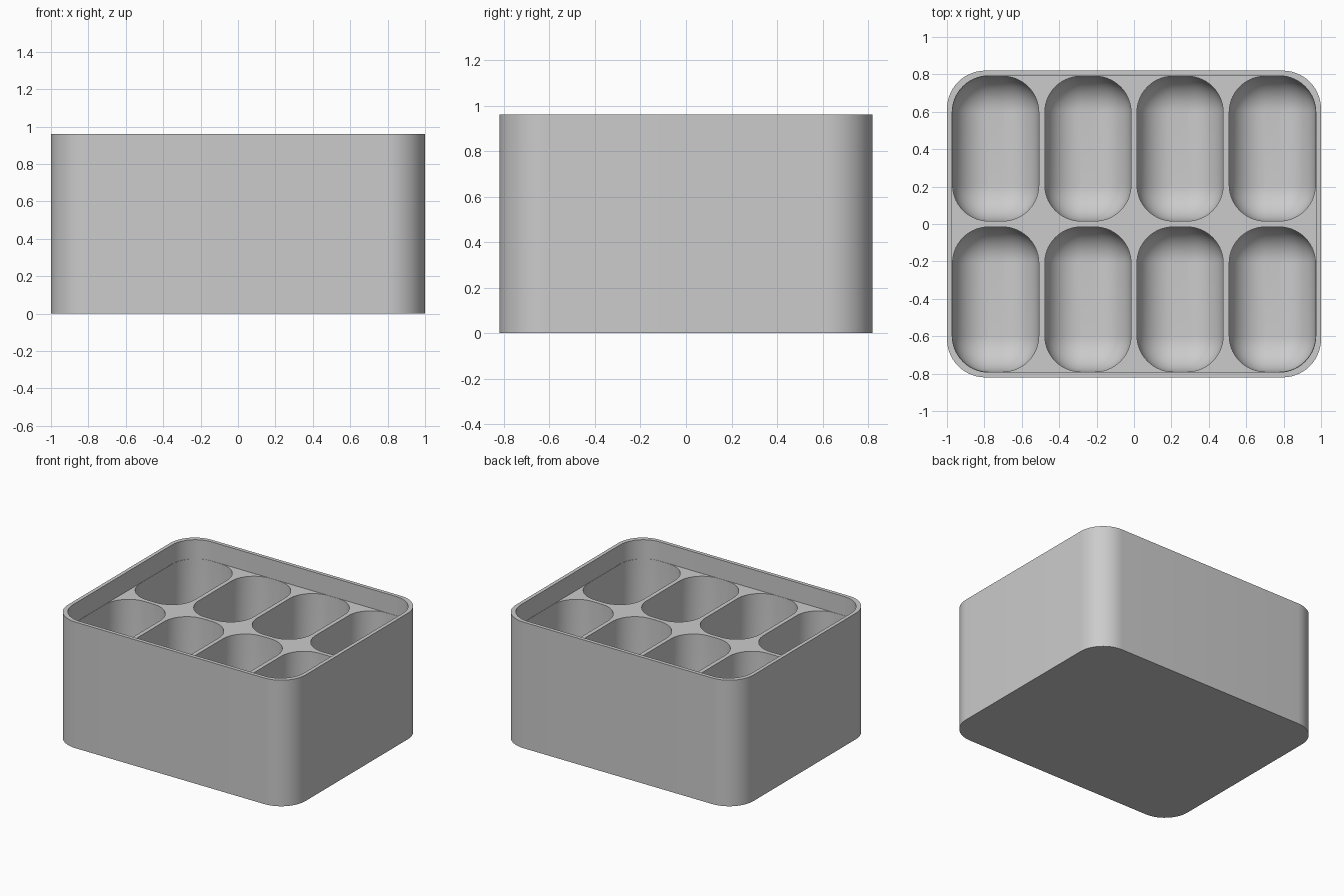
import bpy, bmesh, math
from mathutils import Vector
from mathutils.geometry import delaunay_2d_cdt

if "Cube" in bpy.data.objects:
    bpy.data.objects.remove(bpy.data.objects["Cube"])

HX, HY, H = 1.0, 0.82, 0.96      # half width, half depth, height
WALL, GAP = 0.028, 0.028         # outer wall and divider thickness
DIVIDER_Z, FLOOR_Z = 0.815, 0.03 # divider top and pocket floor
R_OUT, R_IN = 0.205, 0.195       # corner radii
SEG = 14                         # segments per corner


def rounded_rect(cx, cy, hx, hy, r):
    """Counter-clockwise outline of a rounded rectangle."""
    pts = []
    for i, (sx, sy) in enumerate(((1, 1), (-1, 1), (-1, -1), (1, -1))):
        for k in range(SEG + 1):
            a = math.pi / 2 * (i + k / SEG)
            pts.append(Vector((cx + sx * (hx - r) + r * math.cos(a),
                               cy + sy * (hy - r) + r * math.sin(a))))
    return pts


def add_ring(bm, outline, z):
    return [bm.verts.new((p.x, p.y, z)) for p in outline]


def bridge(bm, a, b):
    n = len(a)
    for i in range(n):
        j = (i + 1) % n
        bm.faces.new((a[i], a[j], b[j], b[i]))


bm = bmesh.new()

# outer shell, rim and recess wall
outer = rounded_rect(0, 0, HX, HY, R_OUT)
recess = rounded_rect(0, 0, HX - WALL, HY - WALL, R_IN)
base, top = add_ring(bm, outer, 0), add_ring(bm, outer, H)
rim, ledge = add_ring(bm, recess, H), add_ring(bm, recess, DIVIDER_Z)
bm.faces.new(base[::-1])
bridge(bm, base, top)
bridge(bm, top, rim)
bridge(bm, rim, ledge)

# eight pockets with rounded bottoms
pw = (2 * (HX - WALL) - 3 * GAP) / 4
pd = (2 * (HY - WALL) - GAP) / 2
outlines, plate_verts = [recess], list(ledge)
FILLET = R_IN - 0.006
for row in (-1, 1):
    for col in range(4):
        cx = (col - 1.5) * (pw + GAP)
        cy = row * (pd + GAP) / 2
        hx, hy, r = pw / 2 - 0.002, pd / 2 - 0.002, R_IN - 0.002
        outline = rounded_rect(cx, cy, hx, hy, r)
        outlines.append(outline)
        ring = add_ring(bm, outline, DIVIDER_Z)
        plate_verts += ring
        for k in range(11):
            a = math.pi / 2 * k / 10
            d = FILLET * (1 - math.cos(a))
            z = FLOOR_Z + FILLET * (1 - math.sin(a))
            nxt = add_ring(bm, rounded_rect(cx, cy, hx - d, hy - d, r - d), z)
            bridge(bm, ring, nxt)
            ring = nxt
        bm.faces.new(ring)

# divider plate: triangulate between the recess outline and the pocket openings
n = len(recess)
coords = [p for o in outlines for p in o]
edges = [(k * n + i, k * n + (i + 1) % n) for k in range(len(outlines)) for i in range(n)]
_, _, tris, origin, _, _ = delaunay_2d_cdt(coords, edges, [], 0, 1e-6)
for tri in tris:
    ids = [origin[v][0] for v in tri]
    owners = {i // n for i in ids}
    if len(owners) == 1 and 0 not in owners:
        continue                 # this triangle spans a pocket opening
    bm.faces.new([plate_verts[i] for i in ids])

bm.normal_update()
mesh = bpy.data.meshes.new("compartment_tray")
bm.to_mesh(mesh)
bm.free()
tray = bpy.data.objects.new("compartment_tray", mesh)
bpy.context.collection.objects.link(tray)

# single plain grey
grey = bpy.data.materials.new("light_grey")
grey.diffuse_color = (0.6, 0.6, 0.6, 1)
grey.use_nodes = True
grey.node_tree.nodes["Principled BSDF"].inputs["Base Color"].default_value = grey.diffuse_color
mesh.materials.append(grey)

bpy.context.view_layer.objects.active = tray
tray.select_set(True)
bpy.ops.object.shade_smooth_by_angle(angle=math.radians(30))
